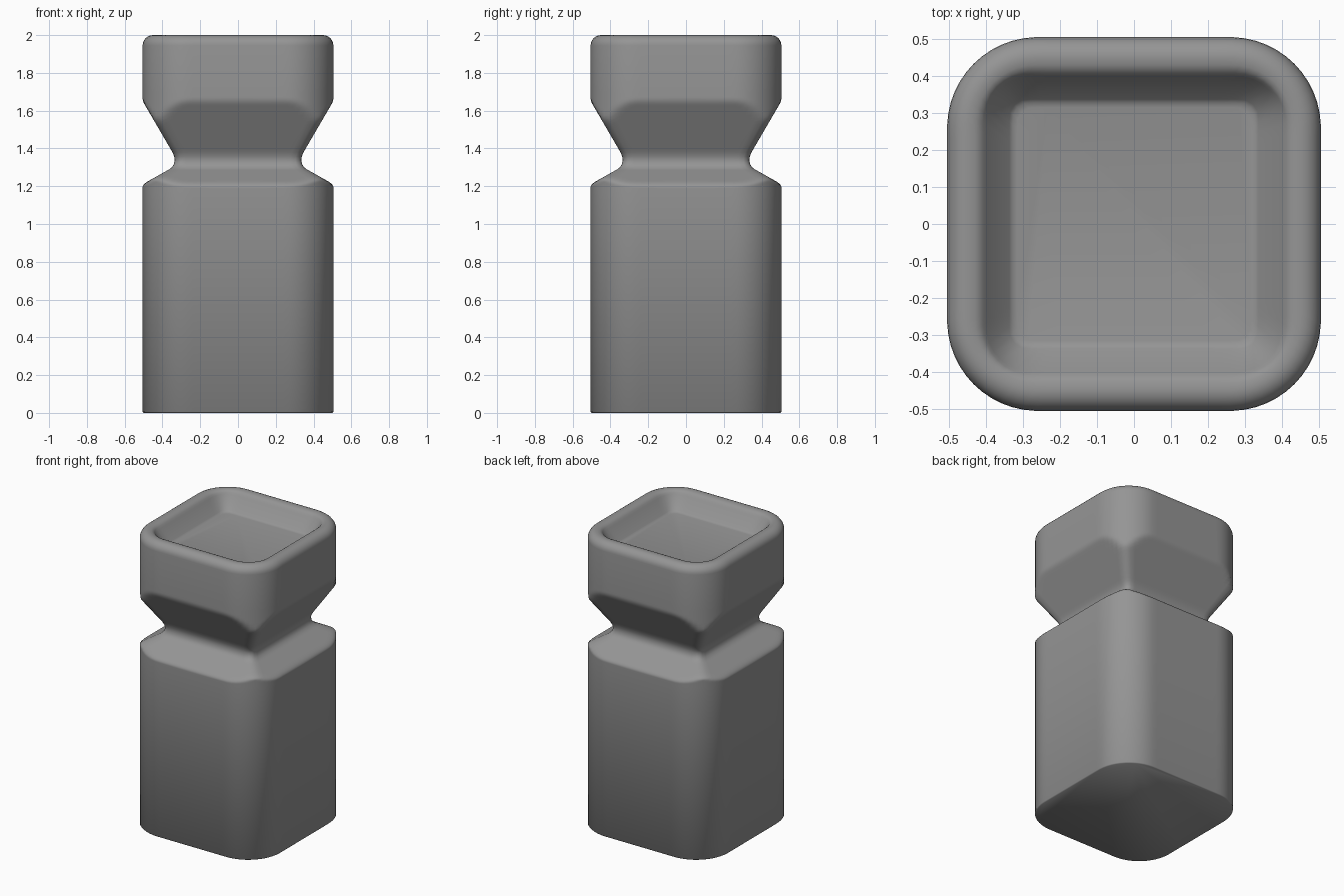
import bpy, bmesh, math

if "Cube" in bpy.data.objects:
    bpy.data.objects.remove(bpy.data.objects["Cube"])

HALF, CORNER, SIDES = 0.505, 0.245, 128


def reach(half, r, a):
    """Distance from the centre to a rounded square's edge at angle a."""
    dx, dy = sorted((abs(math.cos(a)), abs(math.sin(a))), reverse=True)
    c = half - r
    if half * dy / dx <= c:
        return half / dx
    s = c * (dx + dy)
    return s + math.sqrt(max(0.0, s * s - 2 * c * c + r * r))


def blend(a, b, k):
    """Smaller of two distances, rounded where they meet."""
    return min(a, b) - max(k - abs(a - b), 0.0) ** 2 / (4 * k)


# profile: half width, height, corner radius, softness, number of rings to reach it
profile = [
    (0.499, 0.0, 0.239, 0, 1), (HALF, 0.006, CORNER, 0, 1),              # base
    (0.56, 1.18, 0.05, 0.035, 1), (0.475, 1.227, 0.05, 0.035, 10),       # shoulder
    (0.365, 1.289, 0.04, 0.035, 12), (0.348, 1.302, 0.04, 0.02, 1),      # neck
    (0.339, 1.318, 0.04, 0.012, 1), (0.335, 1.338, 0.04, 0.012, 1),
    (0.338, 1.358, 0.04, 0.012, 1), (0.347, 1.38, 0.04, 0.012, 1),
    (0.48, 1.608, 0.045, 0.012, 14), (0.53, 1.694, 0.05, 0.012, 10),     # head flare
    (HALF, 1.945, CORNER, 0, 1)]                                         # head wall
# rounded rim
for i in range(1, 7):
    a = i * math.pi / 12
    e = 0.055 * (1 - math.cos(a))
    profile.append((HALF - e, 1.945 + 0.055 * math.sin(a), CORNER - e, 0, 1))
# inner lip, sloping dish wall and floor
profile += [(h, z, r, 0, 1) for h, z, r in (
    (0.43, 1.998, 0.165), (0.418, 1.993, 0.15), (0.408, 1.985, 0.135),
    (0.399, 1.973, 0.12), (0.337, 1.894, 0.05), (0.328, 1.887, 0.045),
    (0.315, 1.884, 0.04))]

rings = [profile[0][:4]]
for p, q in zip(profile, profile[1:]):
    n = q[4]
    rings += [tuple(u + (v - u) * k / n for u, v in zip(p[:4], q[:4]))
              for k in range(1, n + 1)]

bm = bmesh.new()
loops = []
for half, z, r, soft in rings:
    loop = []
    for i in range(SIDES):
        a = 2 * math.pi * i / SIDES
        outer, inner = reach(HALF, CORNER, a), reach(half, r, a)
        d = blend(outer, inner, soft) if soft else min(outer, inner)
        loop.append(bm.verts.new((d * math.cos(a), d * math.sin(a), z)))
    loops.append(loop)
for lo, hi in zip(loops, loops[1:]):
    for i in range(SIDES):
        j = (i + 1) % SIDES
        bm.faces.new((lo[i], lo[j], hi[j], hi[i]))
bm.faces.new(loops[0][::-1])
bm.faces.new(loops[-1])
mesh = bpy.data.meshes.new("waisted_post")
bm.to_mesh(mesh)
bm.free()

post = bpy.data.objects.new("waisted_post", mesh)
bpy.context.collection.objects.link(post)
bpy.context.view_layer.objects.active = post
post.select_set(True)
bpy.ops.object.shade_smooth_by_angle(angle=math.radians(50))

# dark grey finish
grey = bpy.data.materials.new("dark_grey")
grey.diffuse_color = (0.3, 0.3, 0.3, 1)
grey.use_nodes = True
grey.node_tree.nodes["Principled BSDF"].inputs["Base Color"].default_value = grey.diffuse_color
mesh.materials.append(grey)
